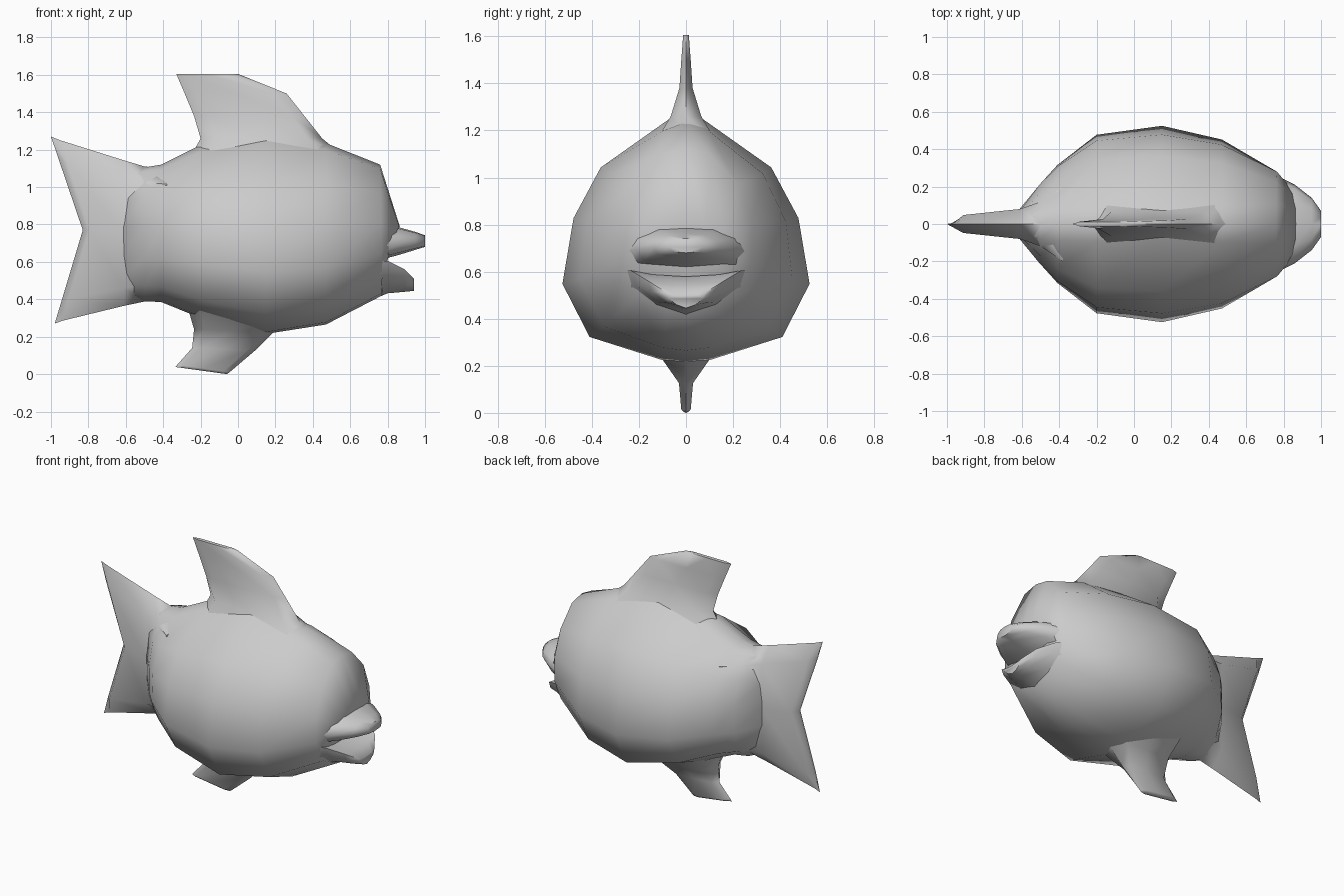
import bpy, bmesh

if "Cube" in bpy.data.objects:
    bpy.data.objects.remove(bpy.data.objects["Cube"])

def loft(name, rings, angle=1.1):
    """Skin a series of closed rings and cap both ends."""
    bm = bmesh.new()
    vs = [[bm.verts.new(p) for p in r] for r in rings]
    n = len(rings[0])
    for a, b in zip(vs, vs[1:]):
        for i in range(n):
            j = (i + 1) % n
            bm.faces.new((a[i], a[j], b[j], b[i]))
    bm.faces.new(vs[0])
    bm.faces.new(vs[-1])
    bmesh.ops.recalc_face_normals(bm, faces=bm.faces)
    me = bpy.data.meshes.new(name)
    bm.to_mesh(me)
    bm.free()
    ob = bpy.data.objects.new(name, me)
    bpy.context.collection.objects.link(ob)
    bpy.ops.object.select_all(action='DESELECT')
    ob.select_set(True)
    bpy.context.view_layer.objects.active = ob
    bpy.ops.object.shade_smooth_by_angle(angle=angle)
    return ob

def section(half, x_bot, x_top, bot, top, w):
    """Mirror a unit half profile (y, height) into a ring across the body."""
    pts = half + [(-y, t) for y, t in half[-2:0:-1]]
    return [(x_bot + (x_top - x_bot) * t, y * w, bot + (top - bot) * t) for y, t in pts]

def fin(name, chords):
    """Loft fin from chords (xa, za, xb, zb, half thickness, notch)."""
    rings = []
    for xa, za, xb, zb, th, notch in chords:
        ring = []
        for f, s in [(0, 0), (.12, 1), (.5, 1), (.88, 1), (1, 0), (.88, -1), (.5, -1), (.12, -1)]:
            dx = notch * (1 - abs(2 * f - 1))
            ring.append((xa + (xb - xa) * f + dx, s * th, za + (zb - za) * f))
        rings.append(ring)
    return loft(name, rings)

# Body: pear-shaped profile in the middle, rounder toward the head and tail
pear = [(0, 1), (.14, .96), (.69, .77), (.91, .57), (1, .31), (.78, .10), (.2, .01), (0, 0)]
oval = [(0, 1), (.42, .97), (.8, .79), (1, .55), (.97, .32), (.72, .12), (.28, .02), (0, 0)]

def blend(k):
    return [(a[0] + (b[0] - a[0]) * k, a[1] + (b[1] - a[1]) * k) for a, b in zip(pear, oval)]

stations = [(-.62, -.62, .44, 1.07, .07, 1), (-.5, -.5, .39, 1.105, .22, .8),
            (-.41, -.41, .385, 1.12, .32, .5), (-.2, -.2, .30, 1.225, .48, .2),
            (.15, .15, .215, 1.29, .525, 0), (.47, .47, .265, 1.235, .455, .25),
            (.77, .76, .42, 1.12, .285, .8), (.79, .865, .60, .79, .20, 1)]
loft("body", [section(blend(k), xb, xt, b, t, w) for xb, xt, b, t, w, k in stations])

# Lips
lip = [(0, 1), (.55, .95), (.9, .7), (1, .4), (.85, .08), (0, 0)]
loft("upper_lip", [section(lip, x, x, b, t, w) for x, b, t, w in
                   [(.72, .60, .80, .28), (.86, .637, .785, .21), (.95, .665, .76, .14), (1, .68, .742, .07)]])
jaw = [(0, .85), (.6, .9), (1, 1), (.9, .62), (.5, .22), (0, 0)]
loft("lower_lip", [section(jaw, x, x, b, t, w) for x, b, t, w in
                   [(.70, .39, .61, .29), (.80, .432, .605, .235), (.89, .44, .56, .16), (.94, .445, .51, .08)]])

# Fins
fin("dorsal_fin", [(-.26, 1.15, .56, 1.17, .12, 0), (-.2, 1.26, .45, 1.26, .065, 0),
                   (-.235, 1.38, .355, 1.38, .028, 0), (-.285, 1.5, .26, 1.5, .02, 0),
                   (-.33, 1.605, 0, 1.605, .012, 0)])
fin("belly_fin", [(-.27, .36, .28, .28, .2, 0), (-.235, .24, .19, .225, .1, 0),
                  (-.245, .14, .09, .125, .03, 0), (-.325, .05, -.045, .01, .02, 0),
                  (-.335, .038, -.06, 0, .01, 0)])
fin("tail_fin", [(-.38, 1.10, -.38, .40, .2, 0), (-.5, 1.11, -.49, .39, .12, 0),
                 (-.61, 1.143, -.61, .365, .08, 0), (-.95, 1.25, -.94, .285, .048, .15),
                 (-1, 1.27, -.98, .27, .008, .16)])
